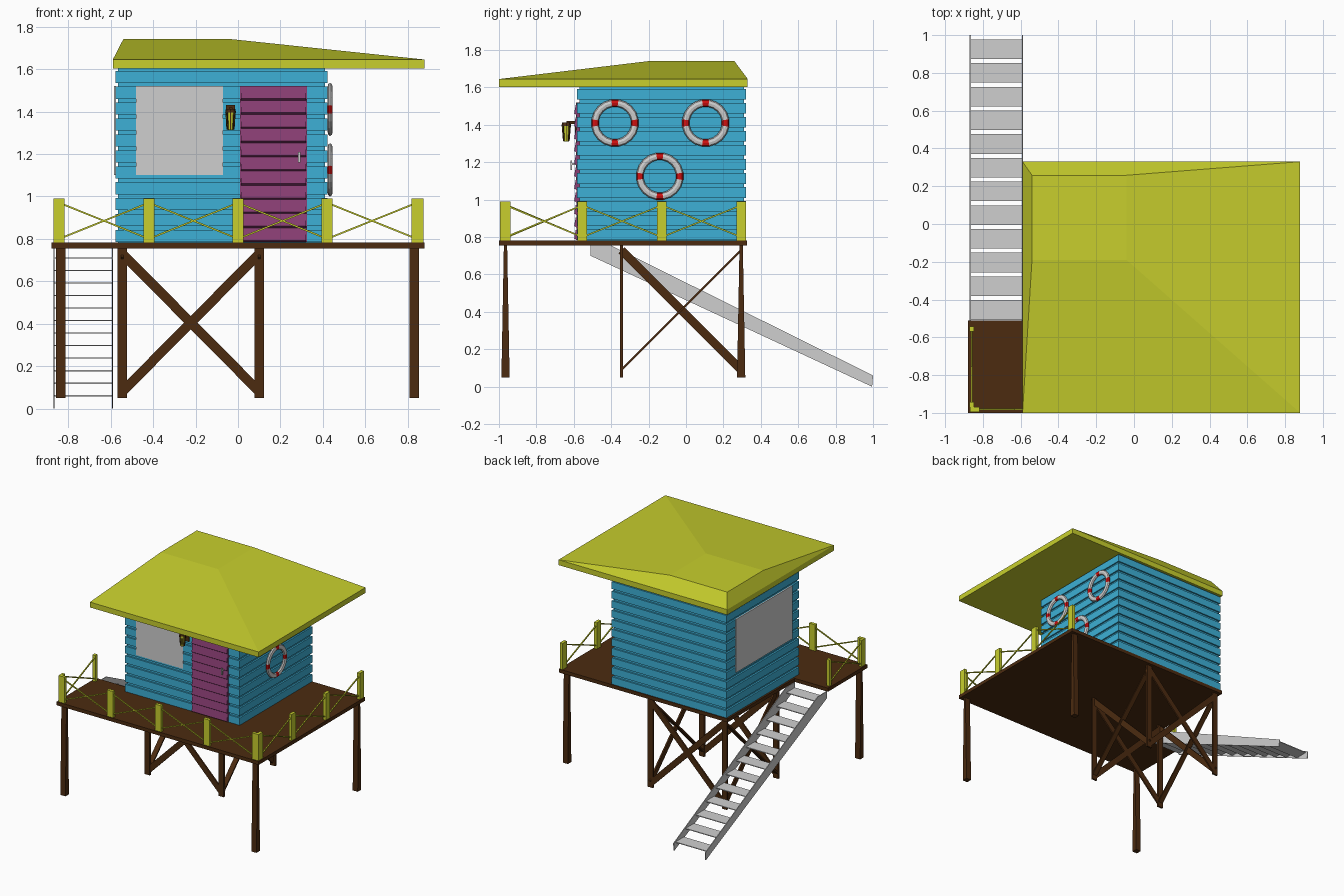
import bpy, bmesh, math
from mathutils import Vector

if "Cube" in bpy.data.objects:
    bpy.data.objects.remove(bpy.data.objects["Cube"])


def material(name, hexcode):
    srgb = [int(hexcode[i:i + 2], 16) / 255 for i in (0, 2, 4)]
    lin = [c / 12.92 if c <= 0.04045 else ((c + 0.055) / 1.055) ** 2.4 for c in srgb]
    m = bpy.data.materials.new(name)
    m.use_nodes = True
    m.diffuse_color = (*lin, 1)
    m.node_tree.nodes["Principled BSDF"].inputs["Base Color"].default_value = (*lin, 1)
    return m


lime = material("lime paint", "C8CF2D")
blue = material("blue paint", "3DB0D6")
purple = material("purple paint", "8A3E74")
brown = material("dark timber", "4C2B10")
grey = material("pale grey", "CFCFCF")
red = material("red", "D01010")


def finish(name, bm, *mats):
    bmesh.ops.recalc_face_normals(bm, faces=bm.faces)
    mesh = bpy.data.meshes.new(name)
    bm.to_mesh(mesh)
    bm.free()
    for m in mats:
        mesh.materials.append(m)
    obj = bpy.data.objects.new(name, mesh)
    bpy.context.collection.objects.link(obj)
    return obj


def add_box(bm, x0, x1, y0, y1, z0, z1, top_y=1.0):
    """Box between limits; top_y narrows the top along y."""
    for v in bmesh.ops.create_cube(bm, size=1)["verts"]:
        s = top_y if v.co.z > 0 else 1
        v.co = ((x0 + x1) / 2 + v.co.x * (x1 - x0),
                (y0 + y1) / 2 + v.co.y * s * (y1 - y0),
                (z0 + z1) / 2 + v.co.z * (z1 - z0))


def box(name, mat, *limits):
    bm = bmesh.new()
    add_box(bm, *limits)
    return finish(name, bm, mat)


def add_beam(bm, a, b, width, depth, side):
    """Square beam from a to b; depth is measured along side."""
    a, b, side = Vector(a), Vector(b), Vector(side)
    across = (b - a).cross(side).normalized() * width / 2
    out = side.normalized() * depth / 2
    rings = [[bm.verts.new(p + across * i + out * j)
              for i, j in ((-1, -1), (1, -1), (1, 1), (-1, 1))] for p in (a, b)]
    for i in range(4):
        k = (i + 1) % 4
        bm.faces.new((rings[0][i], rings[0][k], rings[1][k], rings[1][i]))
    bm.faces.new(rings[0])
    bm.faces.new(rings[1])


def extrude_x(bm, profile, x0, x1):
    """Prism along x from a (y, z) profile."""
    ends = [[bm.verts.new((x, y, z)) for y, z in profile] for x in (x0, x1)]
    n = len(profile)
    for i in range(n):
        k = (i + 1) % n
        bm.faces.new((ends[0][i], ends[0][k], ends[1][k], ends[1][i]))
    bm.faces.new(ends[0])
    bm.faces.new(ends[1])


# Deck, with a notch for the ladder
box("deck_front", brown, -0.88, 0.88, -1, -0.51, 0.755, 0.783)
box("deck_rear", brown, -0.59, 0.88, -0.51, 0.325, 0.755, 0.783)

# Corner legs, tapering upwards
bm = bmesh.new()
for x, y in ((-0.835, -0.965), (0.83, -0.965), (0.83, 0.295)):
    add_box(bm, x - 0.022, x + 0.022, y - 0.022, y + 0.022, 0.05, 0.755, 0.4)
finish("corner_legs", bm, brown)

# Braced tower under the cabin
X0, X1, Y0, Y1 = -0.545, 0.10, -0.345, 0.295
bm = bmesh.new()
for x in (X0, X1):
    for y in (Y0, Y1):
        add_box(bm, x - 0.022, x + 0.022, y - 0.007, y + 0.007, 0.05, 0.755)
    add_beam(bm, (x, Y0, 0.73), (x, Y1, 0.09), 0.045, 0.012, (1, 0, 0))
    add_beam(bm, (x, Y0, 0.09), (x, Y1, 0.73), 0.012, 0.04, (1, 0, 0))
for y in (Y0, Y1):
    for za, zb in ((0.73, 0.08), (0.08, 0.73)):
        add_beam(bm, (X0, y, za), (X1, y, zb), 0.045, 0.012, (0, 1, 0))
finish("braced_tower", bm, brown)

# Cabin core and lapped planks
box("cabin_core", blue, -0.565, 0.41, -0.57, 0.31, 0.783, 1.605)
bm = bmesh.new()
pitch = 0.075
for i in range(11):
    z = 0.785 + i * pitch
    add_box(bm, -0.578, 0.422, -0.582, 0.322, z, min(z + 0.057, 1.603))
finish("cabin_planks", bm, blue)

# Roof with an off-centre raised top
bm = bmesh.new()
outer = ((-0.59, -1), (0.88, -1), (0.88, 0.33), (-0.59, 0.33))
inner = ((-0.54, -0.19), (-0.04, -0.19), (-0.04, 0.258), (-0.54, 0.258))
rings = [[bm.verts.new((x, y, z)) for x, y in ring]
         for ring, z in ((outer, 1.603), (outer, 1.645), (inner, 1.742))]
for lo, hi in zip(rings, rings[1:]):
    for i in range(4):
        k = (i + 1) % 4
        bm.faces.new((lo[i], lo[k], hi[k], hi[i]))
bm.faces.new(rings[0])
bm.faces.new(rings[2])
finish("roof", bm, lime)

# Windows
box("front_window", grey, -0.48, -0.07, -0.587, -0.578, 1.10, 1.52)
box("side_window", grey, -0.584, -0.575, -0.49, 0.21, 1.10, 1.52)

# Slatted door and handle
box("door_panel", purple, 0.01, 0.325, -0.586, -0.57, 0.785, 1.52)
bm = bmesh.new()
slat = 0.735 / 11
for i in range(11):
    z = 0.785 + i * slat
    extrude_x(bm, ((-0.586, z), (-0.598, z + 0.008), (-0.587, z + slat)), 0.014, 0.321)
finish("door_slats", bm, purple)
bm = bmesh.new()
add_box(bm, 0.284, 0.292, -0.615, -0.585, 1.185, 1.195)
add_box(bm, 0.282, 0.294, -0.617, -0.609, 1.16, 1.21)
finish("door_handle", bm, grey)

# Wall lantern
LX, LY = -0.035, -0.64


def add_cone(bm, r_low, r_high, z0, z1):
    verts = bmesh.ops.create_cone(bm, cap_ends=True, segments=8, radius1=r_low,
                                  radius2=r_high, depth=z1 - z0)["verts"]
    bmesh.ops.translate(bm, verts=verts, vec=(LX, LY, (z0 + z1) / 2))


bm = bmesh.new()
add_cone(bm, 0.026, 0.022, 1.395, 1.412)
add_box(bm, LX - 0.022, LX + 0.022, -0.594, -0.58, 1.33, 1.43)
add_box(bm, LX - 0.008, LX + 0.008, LY, -0.585, 1.405, 1.42)
for i in range(8):
    a = i * math.tau / 8
    c, s = math.cos(a), math.sin(a)
    add_beam(bm, (LX + 0.023 * c, LY + 0.023 * s, 1.40),
             (LX + 0.016 * c, LY + 0.016 * s, 1.315), 0.004, 0.004, (-s, c, 0))
finish("lantern_frame", bm, brown)
bm = bmesh.new()
add_cone(bm, 0.014, 0.021, 1.312, 1.396)
finish("lantern_glass", bm, lime)

# Life rings on the side wall, with four red bands
SEG, SIDES = 20, 8
for number, (cy, cz) in enumerate(((-0.38, 1.41), (0.105, 1.41), (-0.14, 1.125))):
    bm = bmesh.new()
    loops = []
    for i in range(SEG):
        a = (i - 0.5) * math.tau / SEG
        loop = []
        for j in range(SIDES):
            b = j * math.tau / SIDES
            r = 0.107 + 0.02 * math.cos(b)
            loop.append(bm.verts.new((0.434 + 0.012 * math.sin(b),
                                      cy + r * math.cos(a), cz + r * math.sin(a))))
        loops.append(loop)
    for i in range(SEG):
        p, q = loops[i], loops[(i + 1) % SEG]
        for j in range(SIDES):
            k = (j + 1) % SIDES
            f = bm.faces.new((p[j], p[k], q[k], q[j]))
            f.material_index = 1 if i % 5 == 0 else 0
    finish(f"life_ring_{number + 1}", bm, grey, red)

# Railing posts and crossed wires
posts, wires = bmesh.new(), bmesh.new()


def railing(points, along_x, half):
    hx, hy = (half, 0.012) if along_x else (0.012, half)
    for x, y in points:
        add_box(posts, x - hx, x + hx, y - hy, y + hy, 0.783, 0.99)
    side = (0, 1, 0) if along_x else (1, 0, 0)
    for p, q in zip(points, points[1:]):
        for za, zb in ((0.80, 0.97), (0.97, 0.80)):
            add_beam(wires, (*p, za), (*q, zb), 0.008, 0.008, side)


railing([(x, -0.982) for x in (-0.843, -0.42, 0.0, 0.42, 0.843)], True, 0.026)
railing([(0.862, y) for y in (-0.965, -0.555, -0.13, 0.295)], False, 0.026)
railing([(-0.858, y) for y in (-0.955, -0.555)], False, 0.013)
finish("railing_posts", posts, lime)
finish("railing_wires", wires, lime)

# Ladder: two stringers and twelve treads
bm = bmesh.new()
stringer = ((-0.51, 0.755), (-0.51, 0.70), (0.995, 0.0), (1.0, 0.06), (-0.40, 0.755))
for x in (-0.87, -0.594):
    extrude_x(bm, stringer, x, x + 0.006)
finish("ladder_stringers", bm, grey)
bm = bmesh.new()
for i in range(12):
    y, z = -0.455 + i * 0.1255, 0.71 - i * 0.059
    add_box(bm, -0.866, -0.592, y - 0.052, y + 0.052, z - 0.003, z + 0.003)
finish("ladder_treads", bm, grey)
